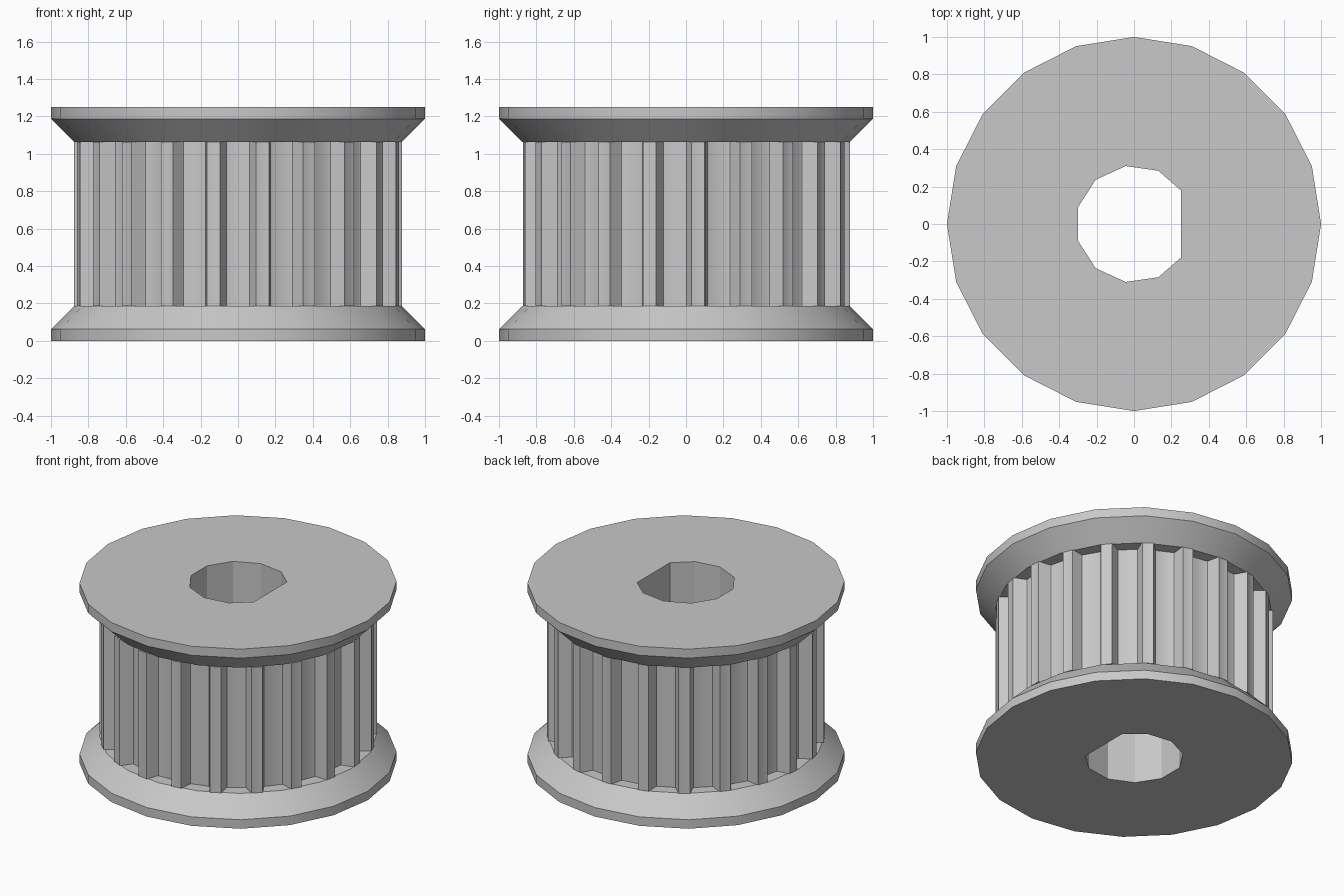
import bpy, bmesh, math
from math import sin, cos, pi, tau

HEIGHT, LIP, RIM = 1.25, 0.0625, 0.1875
TEETH, CORE_R, BORE_R, FLAT_X = 21, 0.874, 0.313, 0.25

cube = bpy.data.objects.get("Cube")
if cube:
    bpy.data.objects.remove(cube, do_unlink=True)

metal = bpy.data.materials.new("light_grey_metal")
metal.use_nodes = True
grey = (0.58, 0.58, 0.58, 1)
metal.diffuse_color = grey
metal.node_tree.nodes["Principled BSDF"].inputs["Base Color"].default_value = grey


def circle(radius, count):
    return [(radius * cos(tau * i / count), radius * sin(tau * i / count)) for i in range(count)]


def bore_outline():
    """Eleven-sided shaft hole with one flat cut across it."""
    pts = circle(BORE_R, 11)
    (ax, ay), (bx, by) = pts[1], pts[2]
    y = ay + (by - ay) * (FLAT_X - ax) / (bx - ax)
    return [(FLAT_X, y)] + pts[2:10] + [(FLAT_X, -y)]


def toothed_outline():
    """Ring of tapered, flat-floored grooves; the first faces the front."""
    half = [(0.105, 0.0), (0.096, 0.003), (0.091, 0.01), (0.066, 0.078), (0.061, 0.085), (0.052, 0.088)]
    groove = [(-w, d) for w, d in half] + [(w, d) for w, d in reversed(half)]
    pts = []
    for i in range(TEETH):
        mid = -pi / 2 + tau * i / TEETH
        for w, depth in groove:
            # Straight-sided cutter placed radially
            r = math.sqrt(CORE_R ** 2 - w ** 2) if depth == 0 else CORE_R - depth
            pts.append((r * cos(mid) - w * sin(mid), r * sin(mid) + w * cos(mid)))
    return pts


def ring_solid(name, sections):
    """Stack outlines at given heights, with the bore running through."""
    bm = bmesh.new()

    def loop(outline, z):
        return [bm.verts.new((x, y, z)) for x, y in outline]

    def skin(a, b):
        for i in range(len(a)):
            j = (i + 1) % len(a)
            bm.faces.new((a[i], a[j], b[j], b[i]))

    outer = [loop(o, z) for o, z in sections]
    inner = [loop(bore_outline(), sections[k][1]) for k in (0, -1)]
    for a, b in zip(outer, outer[1:]):
        skin(a, b)
    skin(*inner)
    # Flat end caps around the bore
    for rim, hole in zip((outer[0], outer[-1]), inner):
        edges = [bm.edges.get((l[i], l[i - 1])) for l in (rim, hole) for i in range(len(l))]
        bmesh.ops.triangle_fill(bm, edges=edges, use_beauty=True, normal=(0, 0, 1))
    bmesh.ops.recalc_face_normals(bm, faces=bm.faces)
    mesh = bpy.data.meshes.new(name)
    bm.to_mesh(mesh)
    bm.free()
    mesh.materials.append(metal)
    obj = bpy.data.objects.new(name, mesh)
    bpy.context.collection.objects.link(obj)
    bpy.ops.object.select_all(action="DESELECT")
    obj.select_set(True)
    bpy.context.view_layer.objects.active = obj
    bpy.ops.object.shade_smooth_by_angle(angle=math.radians(30))


# Twin flanges: a thin lip, then a cone down to the belt surface
wide, narrow = circle(1.0, 20), circle(0.875, 20)
flange = [(wide, 0), (wide, LIP), (narrow, RIM)]
ring_solid("bottom_flange", flange)
ring_solid("top_flange", [(o, HEIGHT - z) for o, z in flange])

# Toothed belt core
teeth = toothed_outline()
ring_solid("toothed_core", [(teeth, RIM), (teeth, HEIGHT - RIM)])
